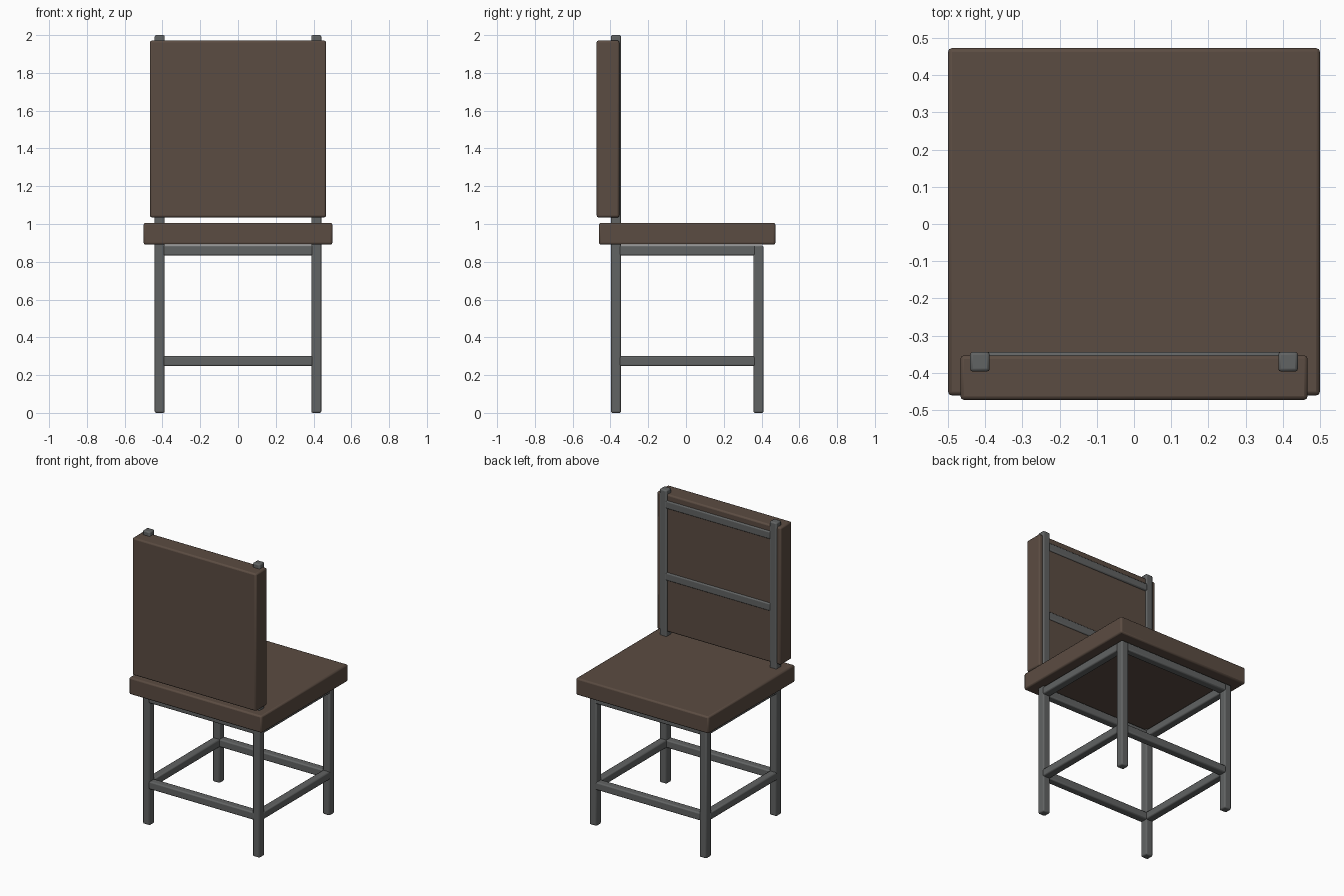
import bpy

if "Cube" in bpy.data.objects:
    bpy.data.objects.remove(bpy.data.objects["Cube"])

def material(name, color):
    m = bpy.data.materials.new(name)
    m.diffuse_color = color
    m.use_nodes = True
    m.node_tree.nodes["Principled BSDF"].inputs["Base Color"].default_value = m.diffuse_color
    return m

BROWN = material("brown_cushion", (0.105, 0.072, 0.054, 1))
STEEL = material("dark_steel", (0.12, 0.125, 0.125, 1))

def box(name, lo, hi, mat, bevel):
    """Bevelled box from its two extreme corners."""
    bpy.ops.mesh.primitive_cube_add(size=1, location=[(a + b) / 2 for a, b in zip(lo, hi)])
    ob = bpy.context.object
    ob.name = name
    ob.scale = [b - a for a, b in zip(lo, hi)]
    bpy.ops.object.transform_apply(location=False, rotation=False, scale=True)
    mod = ob.modifiers.new("Bevel", "BEVEL")
    mod.width = bevel
    mod.segments = 2
    ob.data.materials.append(mat)
    bpy.ops.object.shade_smooth_by_angle()
    return ob

# Cushions
box("seat", (-0.5, -0.461, 0.891), (0.5, 0.473, 1.006), BROWN, 0.01)
box("backrest", (-0.467, -0.473, 1.035), (0.467, -0.353, 1.971), BROWN, 0.01)

XO, XI = 0.441, 0.388          # outer and inner leg faces
BACK = (-0.397, -0.344)        # depth of posts on the backrest side
FRONT = (0.357, 0.410)         # depth of legs on the opposite side
BV = 0.008
LEVELS = {"upper": (0.833, 0.886), "lower": (0.247, 0.300)}

# Legs, tall posts and side rails, on both sides
for side, s in (("left", -1), ("right", 1)):
    x0, x1 = sorted((s * XO, s * XI))
    box(f"back_post_{side}", (x0, BACK[0], 0), (x1, BACK[1], 2.0), STEEL, BV)
    box(f"leg_{side}", (x0, FRONT[0], 0), (x1, FRONT[1], 0.886), STEEL, BV)
    for level, (z0, z1) in LEVELS.items():
        box(f"{level}_side_rail_{side}", (x0, BACK[1] - 0.01, z0), (x1, FRONT[0] + 0.01, z1), STEEL, BV)

# Cross rails under the seat
for level, (z0, z1) in LEVELS.items():
    for end, (y0, y1) in (("backrest_end", BACK), ("open_end", FRONT)):
        box(f"{level}_cross_rail_{end}", (-XI - 0.01, y0, z0), (XI + 0.01, y1, z1), STEEL, BV)

# Cross rails behind the backrest
for name, top in (("top", 1.93), ("middle", 1.44)):
    box(f"backrest_{name}_rail", (-XI - 0.01, BACK[0], top - 0.053), (XI + 0.01, BACK[1], top), STEEL, BV)
